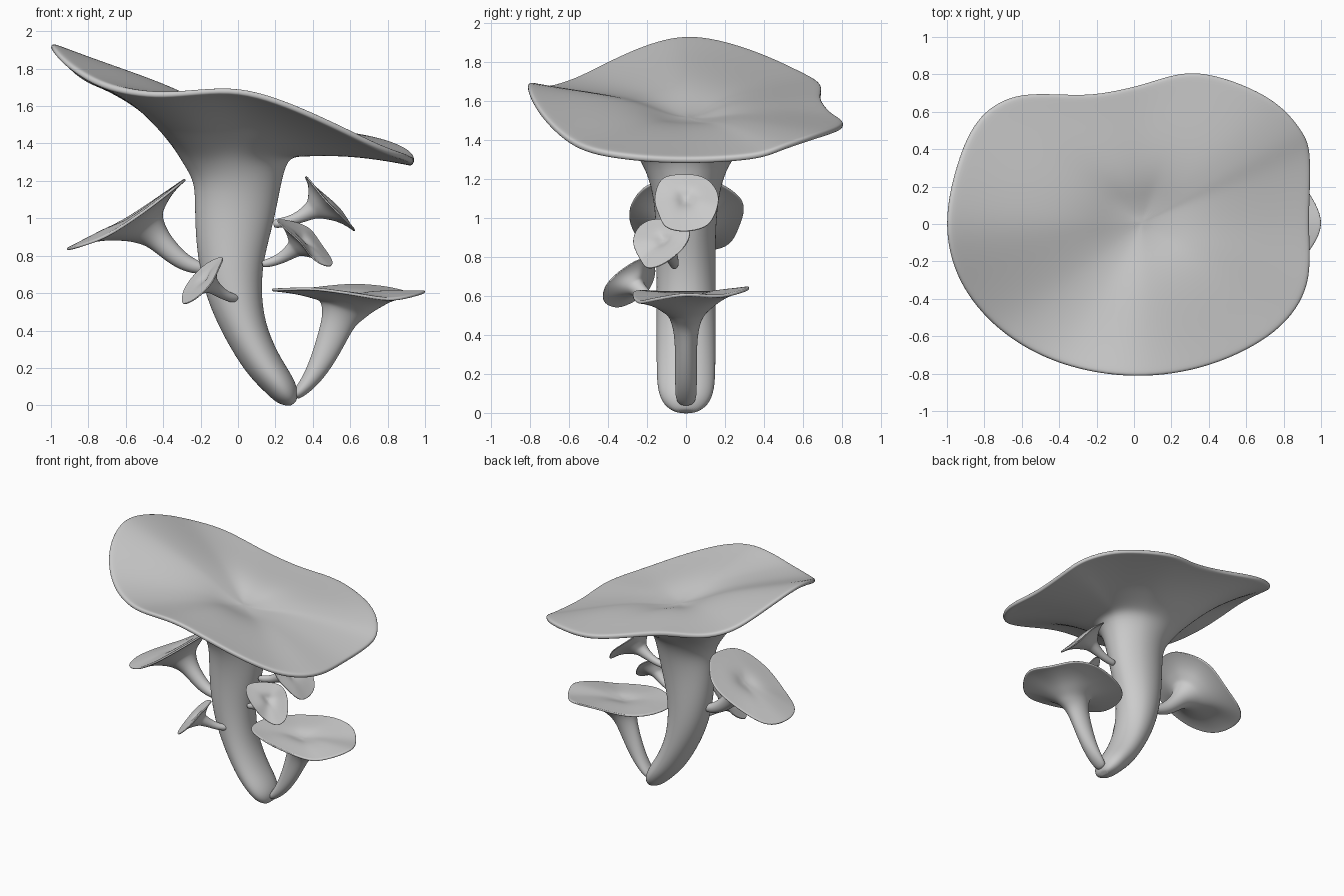
import bpy, bmesh, math
from mathutils import Vector

if "Cube" in bpy.data.objects:
    bpy.data.objects.remove(bpy.data.objects["Cube"])

# cap profiles: (spread from neck to rim, rise from neck to rim)
UNDER = [(.1, .2), (.24, .4), (.4, .62), (.6, .81), (.82, .94), (.96, .99), (1, 1)]
UPPER = [(1, 1), (.96, 1), (.8, .99), (.6, .99), (.42, .97), (.28, .9), (.17, .8), (.07, .74)]


def closed_spline(pts, steps):
    """Catmull-Rom loop through the rim points."""
    pts = [Vector(p) for p in pts]
    out, n = [], len(pts)
    for i in range(n):
        a, b, c, d = pts[i - 1], pts[i], pts[(i + 1) % n], pts[(i + 2) % n]
        for k in range(steps):
            t = k / steps
            out.append(.5 * (2 * b + (c - a) * t + (2 * a - 5 * b + 4 * c - d) * t * t
                             + (3 * b - a - 3 * c + d) * t ** 3))
    return out


def frame(axis):
    """Side axes perpendicular to the given direction."""
    v = Vector((0, 1, 0))
    v = (v - axis * v.dot(axis)).normalized()
    return v.cross(axis), v


def mushroom(name, stem, rim_pts, thick, steps=3):
    """stem: (x, y, z, radius[, radius in y]); rim_pts: wavy edge of the cap."""
    rim = closed_spline(rim_pts, steps)
    n = len(rim)
    cen = sum(rim, Vector()) / n
    rim = [cen + (p - cen) * 1.01 for p in rim]
    path = [Vector(s[:3]) for s in stem]
    neck = path[-1]
    normal = sum(((rim[i] - cen).cross(rim[(i + 1) % n] - cen) for i in range(n)), Vector()).normalized()
    if normal.dot(cen - neck) < 0:
        normal.negate()
    u, v = frame(normal)
    ang = [math.atan2((p - cen).dot(v), (p - cen).dot(u)) for p in rim]

    # stem rings
    rings = []
    for i, s in enumerate(stem):
        t = (path[min(i + 1, len(path) - 1)] - path[max(i - 1, 0)]).normalized()
        su, sv = frame(t)
        rings.append([path[i] + su * (s[3] * math.cos(a)) + sv * (s[-1] * math.sin(a)) for a in ang])
    # underside of the cap
    collar = rings[-1]
    for a, b in UNDER:
        ring = []
        for p, q in zip(collar, rim):
            d = q - p
            up = normal * d.dot(normal)
            ring.append(p + (d - up) * a + up * b)
        rings.append(ring)
    # upper face with a shallow hollow; the rim waves fade towards the middle
    mean = (cen - neck).dot(normal)
    for a, b in UPPER:
        ring = []
        for q in rim:
            d = q - neck
            h = d.dot(normal)
            ring.append(neck + (d - normal * h) * a + normal * ((mean + (h - mean) * a ** 1.4) * b + thick))
        rings.append(ring)

    bm = bmesh.new()
    loops = [[bm.verts.new(p) for p in r] for r in rings]
    for lo, hi in zip(loops, loops[1:]):
        for i in range(n):
            j = (i + 1) % n
            bm.faces.new((lo[i], lo[j], hi[j], hi[i]))
    for r, pts in ((loops[0], rings[0]), (loops[-1], rings[-1])):
        c = bm.verts.new(sum(pts, Vector()) / n)
        for i in range(n):
            bm.faces.new((r[i], r[(i + 1) % n], c))
    bmesh.ops.recalc_face_normals(bm, faces=bm.faces)
    for f in bm.faces:
        f.smooth = True
    mesh = bpy.data.meshes.new(name)
    bm.to_mesh(mesh)
    bm.free()
    ob = bpy.data.objects.new(name, mesh)
    bpy.context.collection.objects.link(ob)
    ob.modifiers.new("Smooth", 'SUBSURF').levels = 2
    ob.modifiers["Smooth"].render_levels = 2
    return ob


# large central mushroom
mushroom("main_mushroom",
         [(.295, 0, .008, .025, .06), (.265, 0, .05, .07, .12), (.215, 0, .12, .085, .147),
          (.13, 0, .22, .1, .152), (.035, 0, .4, .115, .152), (-.025, 0, .6, .15, .152),
          (-.04, 0, .8, .18, .152), (-.02, 0, 1.0, .213, .155), (0, 0, 1.18, .228, .18),
          (-.01, 0, 1.3, .275, .235)],
         [(.93, .35, 1.30), (.92, 0, 1.28), (.92, -.32, 1.30), (.75, -.57, 1.36), (.4, -.75, 1.53),
          (0, -.81, 1.67), (-.4, -.74, 1.64), (-.72, -.56, 1.69), (-.93, -.3, 1.82), (-1, 0, 1.91),
          (-.94, .32, 1.84), (-.82, .57, 1.73), (-.6, .69, 1.66), (-.25, .68, 1.59), (.05, .74, 1.51),
          (.33, .81, 1.46), (.7, .68, 1.41), (.88, .5, 1.35)], .034, 2)

# left mushroom
mushroom("left_mushroom",
         [(-.18, 0, .73, .03), (-.25, 0, .745, .04), (-.32, 0, .785, .05), (-.39, 0, .85, .058),
          (-.44, 0, .905, .072), (-.48, 0, .945, .105)],
         [(-.28, 0, 1.20), (-.33, -.2, 1.16), (-.5, -.29, 1.03), (-.7, -.25, .9), (-.86, -.15, .84),
          (-.91, .03, .83), (-.85, .2, .85), (-.65, .27, .95), (-.45, .29, 1.08), (-.31, .15, 1.18)], .014)

# small front mushroom
mushroom("front_small_mushroom",
         [(0, -.12, .57, .02), (-.04, -.16, .575, .026), (-.09, -.2, .6, .028), (-.14, -.25, .64, .042)],
         [(-.08, -.22, .79), (-.1, -.33, .73), (-.14, -.41, .65), (-.22, -.42, .57), (-.29, -.34, .54),
          (-.29, -.22, .6), (-.25, -.17, .67), (-.17, -.16, .75)], .008)

# right mushroom growing from the base
mushroom("right_mushroom",
         [(.305, 0, .05, .025, .04), (.34, 0, .08, .035, .055), (.4, 0, .15, .05, .056),
          (.46, 0, .26, .066, .056), (.51, 0, .38, .08, .058), (.54, 0, .46, .092, .072),
          (.56, 0, .51, .125, .095)],
         [(1.0, 0, .60), (.93, .17, .59), (.8, .3, .62), (.6, .32, .635), (.35, .25, .61),
          (.21, .1, .61), (.2, -.12, .61), (.4, -.25, .615), (.6, -.27, .59), (.8, -.24, .56),
          (.92, -.16, .575)], .016)

# small lower right mushroom
mushroom("right_small_mushroom",
         [(.13, -.06, .755, .02), (.18, -.06, .765, .024), (.24, -.07, .79, .03), (.3, -.09, .835, .044)],
         [(.21, -.16, .99), (.3, -.03, .975), (.38, .02, .94), (.44, 0, .86), (.5, -.1, .77),
          (.48, -.19, .74), (.4, -.23, .78), (.33, -.27, .87), (.24, -.24, .95)], .008)

# small upper right mushroom
mushroom("upper_small_mushroom",
         [(.19, 0, .97, .025), (.25, 0, .978, .026), (.32, 0, 1.0, .03), (.39, 0, 1.04, .046)],
         [(.36, 0, 1.22), (.37, .1, 1.2), (.45, .16, 1.13), (.54, .16, 1.05), (.6, .11, .96),
          (.62, 0, .93), (.61, -.1, .95), (.54, -.14, 1.02), (.46, -.16, 1.1), (.38, -.12, 1.2)], .008)
